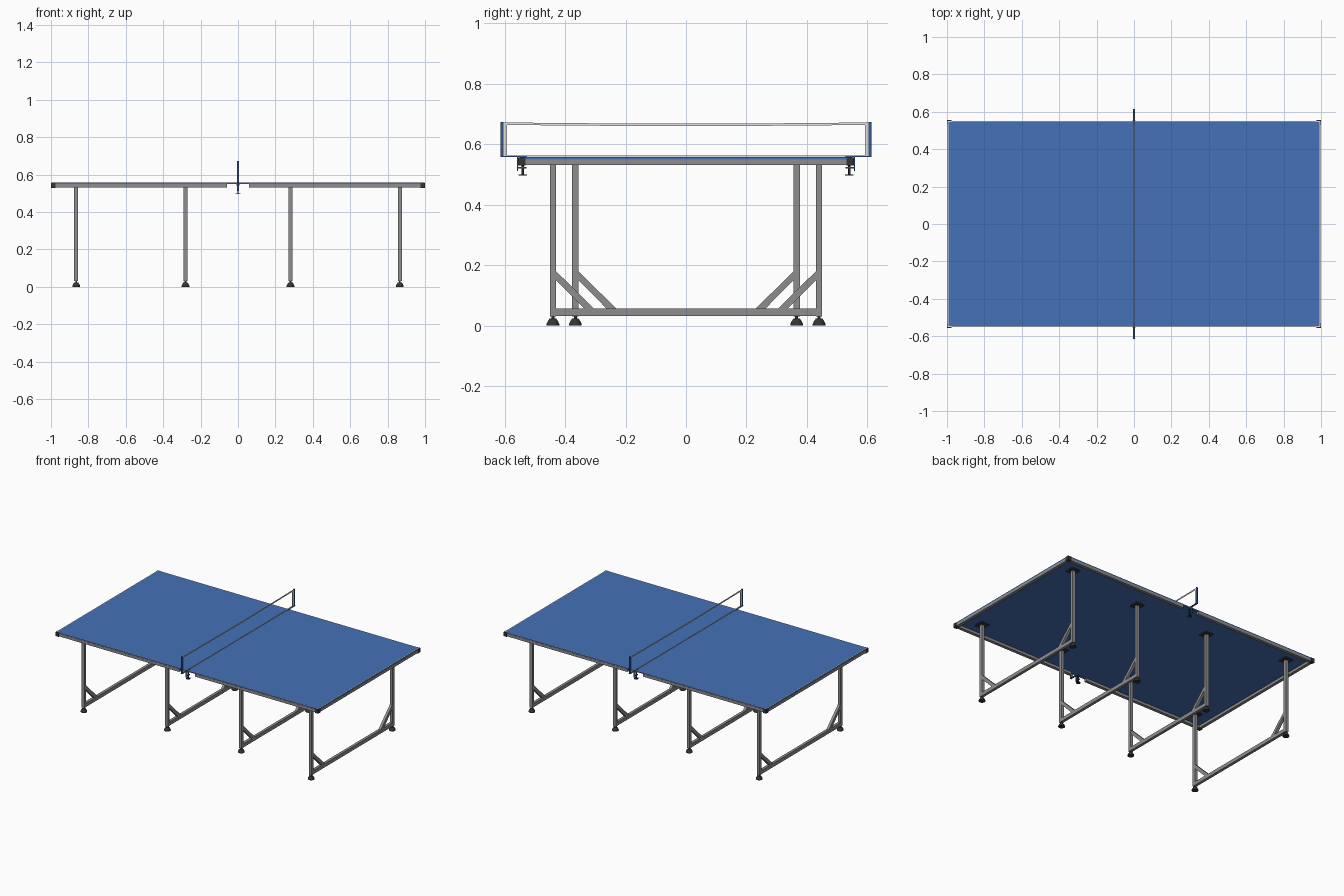
import bpy, bmesh, math

if "Cube" in bpy.data.objects:
    bpy.data.objects.remove(bpy.data.objects["Cube"])


def mat(name, col):
    m = bpy.data.materials.new(name)
    m.diffuse_color = (*col, 1)
    m.use_nodes = True
    m.node_tree.nodes["Principled BSDF"].inputs["Base Color"].default_value = m.diffuse_color
    return m


BLUE = mat("table blue", (0.058, 0.165, 0.48))
GREY = mat("steel grey", (0.27, 0.27, 0.275))
BLACK = mat("black plastic", (0.035, 0.035, 0.035))
WHITE = mat("line white", (0.75, 0.75, 0.75))
NAVY = mat("clamp blue", (0.04, 0.09, 0.25))


def finish(bm, name, *mats):
    bmesh.ops.recalc_face_normals(bm, faces=bm.faces)
    me = bpy.data.meshes.new(name)
    bm.to_mesh(me)
    bm.free()
    for m in mats:
        me.materials.append(m)
    ob = bpy.data.objects.new(name, me)
    bpy.context.collection.objects.link(ob)
    return ob


def box(name, x0, x1, y0, y1, z0, z1, m):
    bm = bmesh.new()
    bmesh.ops.create_cube(bm, size=1)
    for v in bm.verts:
        v.co.x = x0 if v.co.x < 0 else x1
        v.co.y = y0 if v.co.y < 0 else y1
        v.co.z = z0 if v.co.z < 0 else z1
    return finish(bm, name, m)


def prism(name, pts, x0, x1, m):
    """Polygon in the y-z plane extruded along x."""
    bm = bmesh.new()
    f = bm.faces.new([bm.verts.new((x0, y, z)) for y, z in pts])
    r = bmesh.ops.extrude_face_region(bm, geom=[f])
    for v in r["geom"]:
        if isinstance(v, bmesh.types.BMVert):
            v.co.x = x1
    return finish(bm, name, m)


def lathe(name, prof, x, y, m, n=20):
    """Profile of (radius, z) points turned about a vertical axis."""
    bm = bmesh.new()
    rings = [[bm.verts.new((x + r * math.cos(2 * math.pi * i / n),
                            y + r * math.sin(2 * math.pi * i / n), z))
              for i in range(n)] for r, z in prof]
    for a, b in zip(rings, rings[1:]):
        for i in range(n):
            bm.faces.new((a[i], a[(i + 1) % n], b[(i + 1) % n], b[i]))
    bm.faces.new(rings[0])
    bm.faces.new(rings[-1])
    ob = finish(bm, name, m)
    bpy.context.view_layer.objects.active = ob
    ob.select_set(True)
    bpy.ops.object.shade_smooth_by_angle(angle=math.radians(35))
    ob.select_set(False)


# table top, with a white border inset into the upper face
bm = bmesh.new()
bmesh.ops.create_cube(bm, size=1)
for v in bm.verts:
    v.co = (v.co.x * 1.992, v.co.y * 1.102, 0.549 if v.co.z < 0 else 0.558)
bm.normal_update()
top = [f for f in bm.faces if f.normal.z > 0.9]
border = bmesh.ops.inset_region(bm, faces=top, thickness=0.007)["faces"]
for f in border:
    f.material_index = 1
finish(bm, "table_top", BLUE, WHITE)

# centre line and seam under the net
box("centre_seam", -0.002, 0.002, -0.55, 0.55, 0.5575, 0.5585, WHITE)

for sx in (-1, 1):
    xs = lambda a, b: sorted((sx * a, sx * b))
    # end rail
    box("end_rail", *xs(0.976, 0.997), -0.531, 0.531, 0.531, 0.5495, GREY)
    for sy in (-1, 1):
        ys = lambda a, b: sorted((sy * a, sy * b))
        # side rail, stopping short of the net clamp
        box("side_rail", *xs(0.06, 0.978), *ys(0.531, 0.552), 0.531, 0.5495, GREY)
        box("corner_cap", *xs(0.975, 1.0), *ys(0.53, 0.556), 0.529, 0.5565, BLACK)

    # leg frames: the outer pair is wider than the inner pair
    for cx, ly in ((0.865, 0.44), (0.281, 0.366)):
        x = sx * cx
        h = 0.0105
        box("frame_crossbar", x - h + .001, x + h - .001, -ly, ly, 0.031, 0.056, GREY)
        for sy in (-1, 1):
            y = sy * ly
            box("leg", x - h, x + h, y - h, y + h, 0.03, 0.548, GREY)
            inner = ly - h
            prism("leg_brace",
                  [(sy * (inner - d), z) for d, z in
                   ((-.002, .182), (-.002, .152), (.095, .054), (.127, .054))],
                  x - 0.009, x + 0.009, GREY)
            box("leg_top_plate", x - .032, x + .032, y - .032, y + .032,
                0.543, 0.5495, BLACK)
            lathe("foot", [(.021, 0), (.021, .005), (.017, .014), (.011, .023),
                           (.005, .024), (.005, .032)], x, y, BLACK)

# net tapes: slightly sagging top tape, bottom tape and side tapes
def tape(name, z0, z1, sag):
    n = 12
    ys = [-0.604 + 1.208 * i / n for i in range(n + 1)]
    drop = lambda y: sag * (1 - (y / 0.604) ** 2)
    pts = [(y, z0 - drop(y)) for y in ys] + [(y, z1 - drop(y)) for y in reversed(ys)]
    prism(name, pts, -0.002, 0.002, WHITE)


tape("net_top_tape", 0.664, 0.672, 0.004)
tape("net_bottom_tape", 0.5585, 0.5625, 0.0)

for sy in (-1, 1):
    ys = lambda a, b: sorted((sy * a, sy * b))
    box("net_side_tape", -0.002, 0.002, *ys(0.592, 0.604), 0.560, 0.670, WHITE)
    # net post with its clamp
    box("net_post", -0.005, 0.005, *ys(0.604, 0.614), 0.558, 0.674, NAVY)
    box("clamp_arm", -0.006, 0.006, *ys(0.525, 0.614), 0.5575, 0.561, NAVY)
    box("clamp_back", -0.006, 0.006, *ys(0.5555, 0.5595), 0.512, 0.559, NAVY)
    box("clamp_jaw", -0.006, 0.006, *ys(0.528, 0.5595), 0.520, 0.524, NAVY)
    lathe("clamp_screw", [(.0035, .498), (.0035, .543), (.009, .543), (.009, .549)],
          0, sy * 0.54, BLACK, 12)
    lathe("clamp_knob", [(.014, .496), (.014, .500)], 0, sy * 0.54, BLACK, 16)
